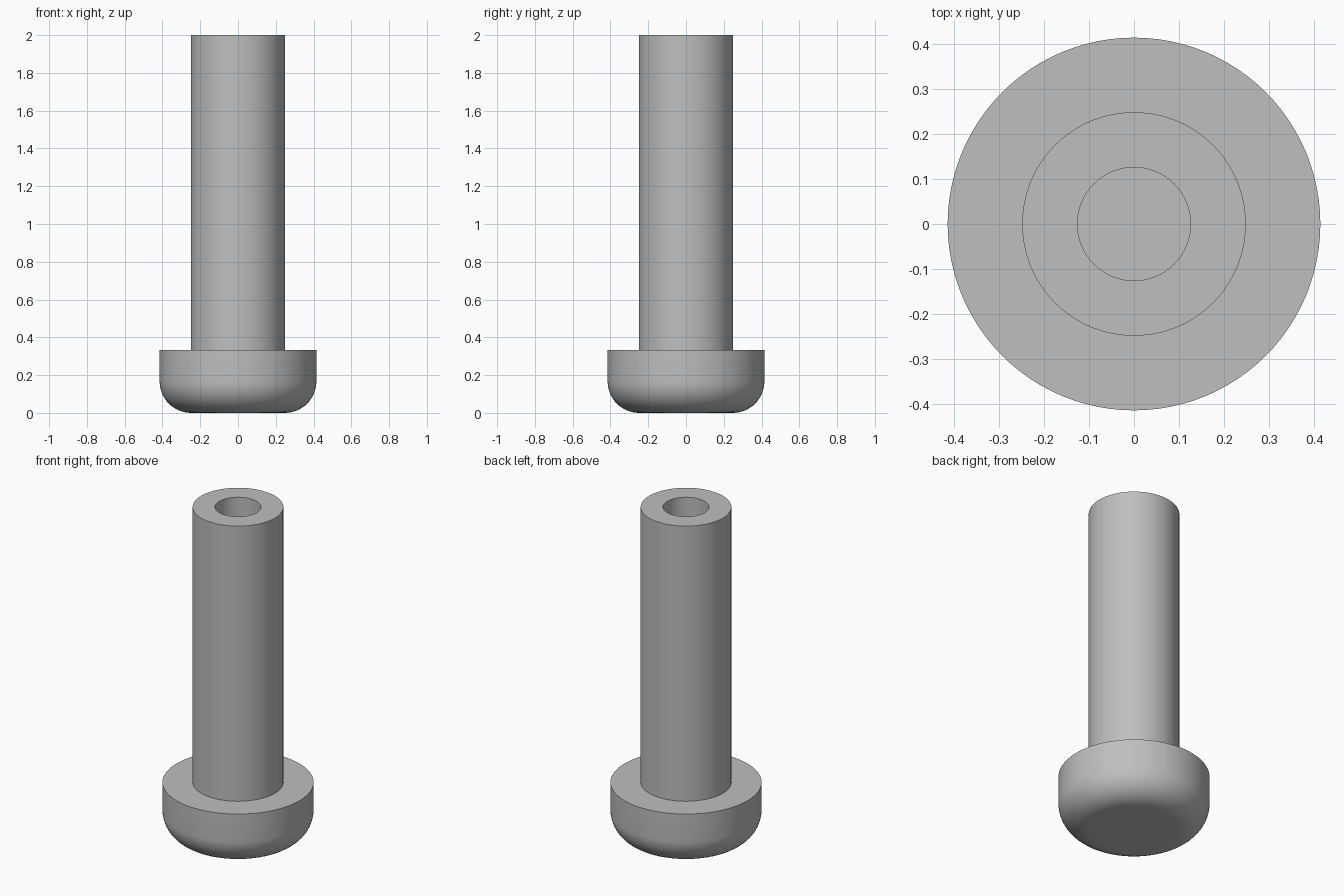
import bpy, bmesh, math
from mathutils import Matrix

if "Cube" in bpy.data.objects:
    bpy.data.objects.remove(bpy.data.objects["Cube"])

SEGMENTS = 96
HEAD_R, SHANK_R, BORE_R = 0.415, 0.249, 0.126
HEAD_TOP, TOP, FILLET = 0.333, 2.0, 0.167

grey = bpy.data.materials.new("plain grey")
grey.diffuse_color = (0.52, 0.52, 0.52, 1)
grey.use_nodes = True
grey.node_tree.nodes["Principled BSDF"].inputs["Base Color"].default_value = grey.diffuse_color


def lathe(name, profile):
    """Spin an (r, z) profile, running from axis to axis, around z."""
    bm = bmesh.new()
    verts = [bm.verts.new((r, 0, z)) for r, z in profile]
    edges = [bm.edges.new(pair) for pair in zip(verts, verts[1:])]
    bmesh.ops.spin(bm, geom=verts + edges, cent=(0, 0, 0), axis=(0, 0, 1),
                   angle=math.tau, steps=SEGMENTS, use_duplicate=False)
    bmesh.ops.remove_doubles(bm, verts=bm.verts, dist=1e-5)
    bmesh.ops.recalc_face_normals(bm, faces=bm.faces)
    mesh = bpy.data.meshes.new(name)
    bm.to_mesh(mesh)
    bm.free()
    mesh.materials.append(grey)
    obj = bpy.data.objects.new(name, mesh)
    bpy.context.collection.objects.link(obj)
    bpy.ops.object.select_all(action='DESELECT')
    obj.select_set(True)
    bpy.context.view_layer.objects.active = obj
    bpy.ops.object.shade_smooth_by_angle(angle=math.radians(30))
    return obj


# rounded lower rim of the head
rim = [(HEAD_R - FILLET + FILLET * math.sin(a), FILLET - FILLET * math.cos(a))
       for a in (math.radians(7.5 * i) for i in range(13))]

# head, shank and blind bore as one turned piece
lathe("hollow_pin", [(0, 0)] + rim + [
    (HEAD_R, HEAD_TOP), (SHANK_R, HEAD_TOP), (SHANK_R, TOP),
    (BORE_R, TOP), (BORE_R, HEAD_TOP), (0, HEAD_TOP)])
